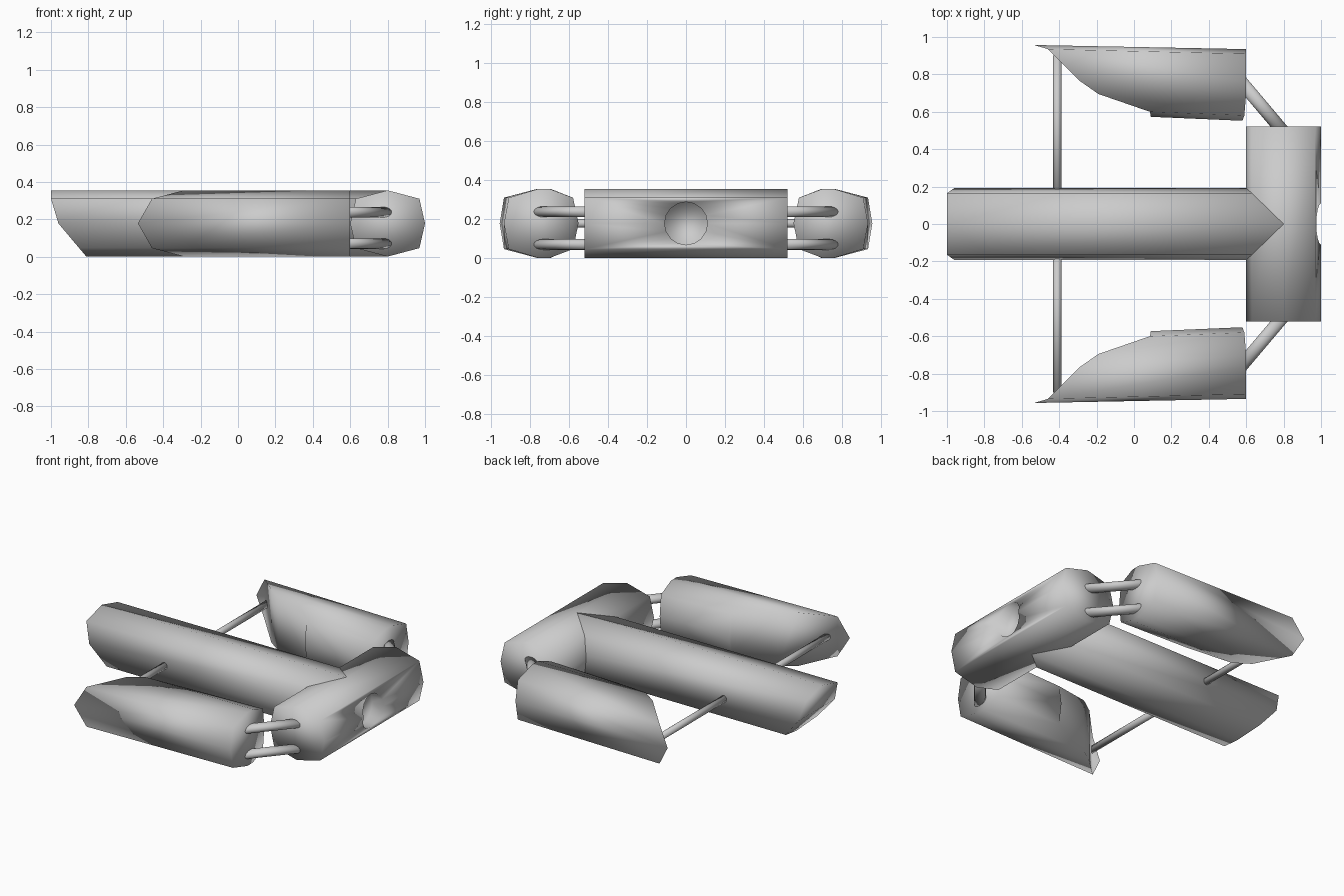
import bpy, bmesh, math
from mathutils import Vector

if "Cube" in bpy.data.objects:
    bpy.data.objects.remove(bpy.data.objects["Cube"])

MID = 0.178  # height of the centre plane

grey = bpy.data.materials.new("light_grey")
grey.diffuse_color = (0.6, 0.6, 0.6, 1)
grey.use_nodes = True
grey.node_tree.nodes["Principled BSDF"].inputs["Base Color"].default_value = grey.diffuse_color


def finish(name, bm):
    bmesh.ops.recalc_face_normals(bm, faces=bm.faces[:])
    me = bpy.data.meshes.new(name)
    bm.to_mesh(me)
    bm.free()
    me.materials.append(grey)
    ob = bpy.data.objects.new(name, me)
    bpy.context.collection.objects.link(ob)
    me.shade_smooth()
    return ob


def loft(name, start, end, flip):
    """Join two half outlines, each mirrored by flip; the first and last points lie on the mirror plane."""
    bm = bmesh.new()
    rings = []
    n = len(start)
    for half in (start, end):
        pts = list(half) + [flip(p) for p in half[-2:0:-1]]
        ring = [bm.verts.new(p) for p in pts]
        rings.append(ring)
        m = len(ring)
        # cap made of flat strips across the mirror plane
        bm.faces.new((ring[0], ring[1], ring[m - 1]))
        for i in range(1, n - 2):
            bm.faces.new((ring[i], ring[i + 1], ring[m - i - 1], ring[m - i]))
        bm.faces.new((ring[n - 2], ring[n - 1], ring[n]))
    a, b = rings
    for i in range(len(a)):
        j = (i + 1) % len(a)
        bm.faces.new((a[i], a[j], b[j], b[i]))
    return finish(name, bm)


def rod(name, p, q, r, wide=1.0):
    """Round bar between two points, optionally wider sideways."""
    p, q = Vector(p), Vector(q)
    d = (q - p).normalized()
    side = d.cross(Vector((0, 0, 1))).normalized()
    bm = bmesh.new()
    rings = [[bm.verts.new(c + side * (r * wide * math.cos(t)) + Vector((0, 0, r * math.sin(t))))
              for t in (2 * math.pi * k / 16 for k in range(16))] for c in (p, q)]
    for k in range(16):
        j = (k + 1) % 16
        bm.faces.new((rings[0][k], rings[0][j], rings[1][j], rings[1][k]))
    for ring in rings:
        bm.faces.new(ring)
    return finish(name, bm)


def flip_y(p):
    return (p[0], -p[1], p[2])


def flip_z(p):
    return (p[0], p[1], 2 * MID - p[2])


# central hull with raked nose
nose = [(-1, 0, .355), (-1, .165, .31), (-.96, .192, MID), (-.85, .165, .047), (-.81, 0, 0)]
hull = loft("hull", nose, [(.8, y, z) for _, y, z in nose], flip_y)

# cross hull at the rear
outline = [(.6, MID), (.63, .31), (.8, .355), (.97, .31), (1, MID)]
cross = loft("cross_hull", [(x, -.52, z) for x, z in outline],
             [(x, .52, z) for x, z in outline], flip_z)

# round recess in the back of the cross hull
cutter = rod("recess_cutter", (.91, 0, MID), (1.1, 0, MID), .11)
cutter.hide_render = True
cutter.hide_viewport = True
mod = cross.modifiers.new("recess", 'BOOLEAN')
mod.operation = 'DIFFERENCE'
mod.solver = 'EXACT'
mod.object = cutter

# side pods with slanted noses, and their struts
pod_front = [(-.535, .957, MID), (-.46, .935, .31), (-.29, .765, .355), (-.19, .695, .355),
             (.085, .60, .31), (.09, .573, MID)]
pod_rear = [(.6, .935, MID), (.6, .91, .31), (.6, .76, .355), (.6, .70, .355),
            (.59, .58, .31), (.58, .552, MID)]
for s, label in ((1, "left"), (-1, "right")):
    loft(label + "_pod", [(x, s * y, z) for x, y, z in pod_front],
         [(x, s * y, z) for x, y, z in pod_rear], flip_z)
    rod(label + "_front_strut", (-.41, s * .1, MID), (-.41, s * .9, MID), .022)
    for z, level in ((.238, "upper"), (.07, "lower")):
        rod(f"{label}_{level}_rear_strut", (.55, s * .787, z), (.81, s * .48, z), .028, 1.25)
